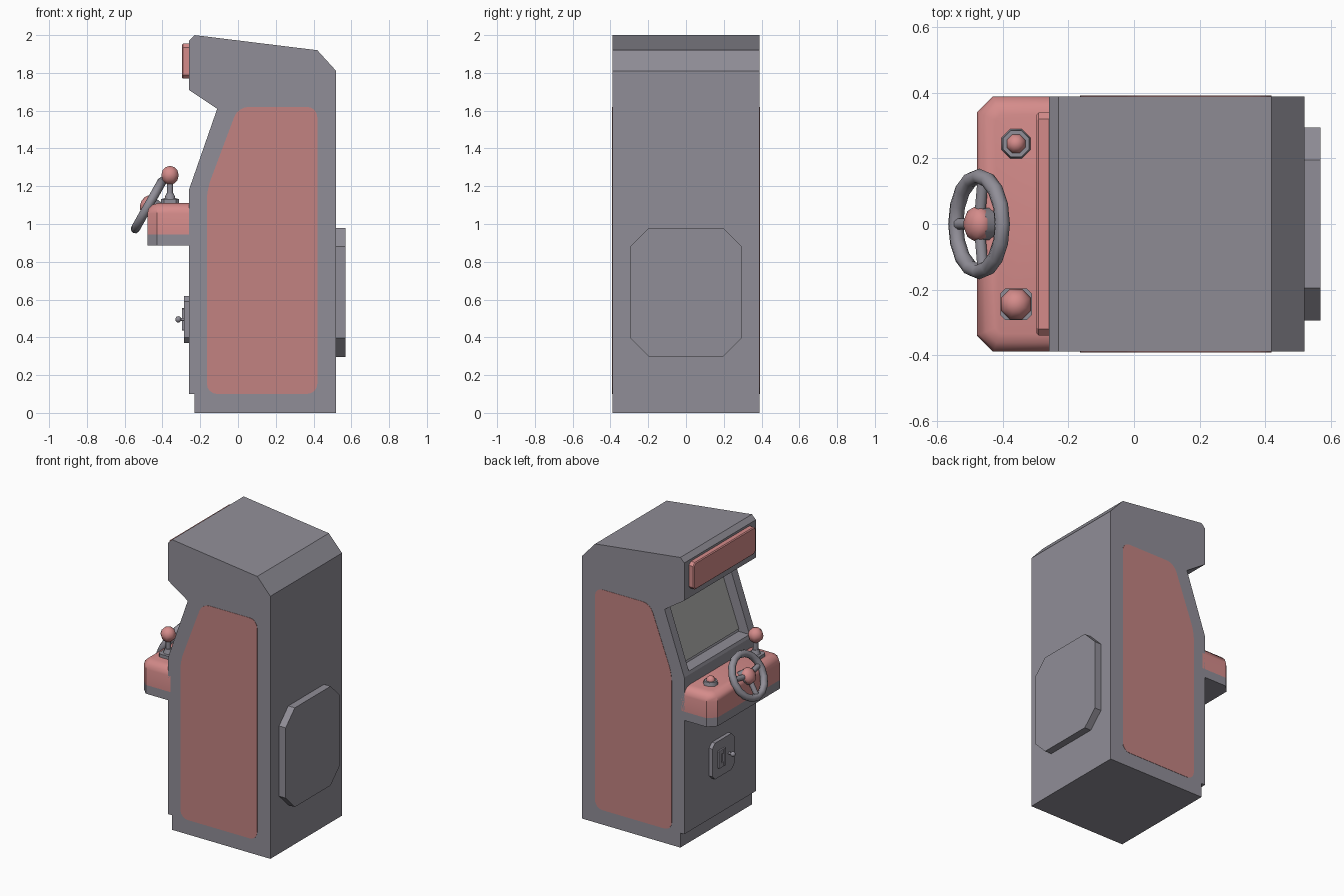
import bpy, bmesh, math
from mathutils import Vector, Matrix

cube = bpy.data.objects.get("Cube")
if cube:
    bpy.data.objects.remove(cube, do_unlink=True)


def material(name, rgb):
    m = bpy.data.materials.new(name)
    m.use_nodes = True
    m.diffuse_color = (*rgb, 1)
    m.node_tree.nodes["Principled BSDF"].inputs["Base Color"].default_value = (*rgb, 1)
    return m


GREY = material("cabinet grey", (0.28, 0.27, 0.31))
PANEL = material("panel red", (0.54, 0.225, 0.22))
RED = material("trim red", (0.66, 0.26, 0.255))
SCREEN = material("screen grey", (0.34, 0.34, 0.335))


def finish(name, bm, mats, smooth=None):
    bmesh.ops.recalc_face_normals(bm, faces=bm.faces[:])
    mesh = bpy.data.meshes.new(name)
    bm.to_mesh(mesh)
    bm.free()
    ob = bpy.data.objects.new(name, mesh)
    bpy.context.collection.objects.link(ob)
    for m in mats:
        mesh.materials.append(m)
    bpy.ops.object.select_all(action='DESELECT')
    ob.select_set(True)
    bpy.context.view_layer.objects.active = ob
    if smooth:
        bpy.ops.object.shade_smooth_by_angle(angle=math.radians(smooth))
    return ob


PLACE = {'X': lambda u, v, d: (d, u, v),
         'Y': lambda u, v, d: (u, d, v),
         'Z': lambda u, v, d: (u, v, d)}


def prism_mesh(points, axis, lo, hi):
    bm = bmesh.new()
    ends = [[bm.verts.new(PLACE[axis](u, v, d)) for u, v in points] for d in (lo, hi)]
    for ring in ends:
        bm.faces.new(ring)
    a, b = ends
    for i in range(len(a)):
        j = (i + 1) % len(a)
        bm.faces.new((a[i], a[j], b[j], b[i]))
    bmesh.ops.recalc_face_normals(bm, faces=bm.faces[:])
    return bm


def bevel(bm, test, width, segments):
    edges = [e for e in bm.edges if test(*(v.co for v in e.verts))]
    bmesh.ops.bevel(bm, geom=edges, offset=width, segments=segments,
                    profile=0.5, affect='EDGES', clamp_overlap=True)


def prism(name, points, axis, lo, hi, mat):
    return finish(name, prism_mesh(points, axis, lo, hi), [mat])


def octagon(u, v, hu, hv, c):
    """Rectangle with cut corners around a centre."""
    return [(u - hu + c, v - hv), (u + hu - c, v - hv), (u + hu, v - hv + c), (u + hu, v + hv - c),
            (u + hu - c, v + hv), (u - hu + c, v + hv), (u - hu, v + hv - c), (u - hu, v - hv + c)]


def cone(name, start, end, r1, r2, mat, sides=8):
    start, end = Vector(start), Vector(end)
    way = end - start
    turn = way.to_track_quat('Z', 'Y').to_matrix().to_4x4()
    bm = bmesh.new()
    bmesh.ops.create_cone(bm, cap_ends=True, segments=sides, radius1=r1, radius2=r2, depth=way.length,
                          matrix=Matrix.Translation((start + end) / 2) @ turn @ Matrix.Rotation(math.pi / sides, 4, 'Z'))
    return finish(name, bm, [mat], 46)


def ball(name, centre, radius, mat, sides=8, rings=6, squash=1, turn=None):
    bm = bmesh.new()
    bmesh.ops.create_uvsphere(bm, u_segments=sides, v_segments=rings, radius=radius)
    bm.transform(Matrix.Translation(centre) @ (turn or Matrix()) @ Matrix.Diagonal((1, 1, squash, 1))
                 @ Matrix.Rotation(math.pi / sides, 4, 'Z'))
    return finish(name, bm, [mat], 50)


# Cabinet with a recess for the screen
profile = [(-0.23, 0), (0.52, 0), (0.52, 1.81), (0.42, 1.92), (-0.23, 2), (-0.26, 1.97),
           (-0.26, 1.71), (-0.11, 1.61), (-0.26, 1.18), (-0.26, 0.1), (-0.23, 0.1)]
cutter = prism("screen_cutter", [(-0.3, 1.2), (-0.17, 1.2), (-0.04, 1.56), (-0.11, 1.605), (-0.2, 1.6)],
               'Y', -0.33, 0.33, GREY)
cutter.hide_render = True
body = prism("cabinet", profile, 'Y', -0.39, 0.39, GREY)
cut = body.modifiers.new("recess", 'BOOLEAN')
cut.operation = 'DIFFERENCE'
cut.object = cutter
bpy.ops.object.modifier_apply(modifier="recess")
bpy.data.objects.remove(cutter, do_unlink=True)

# Screen plate lying on the back of the recess
prism("screen", [(-0.168, 1.22), (-0.176, 1.22), (-0.053, 1.56), (-0.045, 1.56)], 'Y', -0.325, 0.325, SCREEN)

# Painted side panels with rounded corners
side = [(-0.165, 0.1), (0.42, 0.1), (0.42, 1.62), (0, 1.62), (-0.165, 1.18)]
for name, s in (("right_side_panel", -1), ("left_side_panel", 1)):
    bm = prism_mesh(side, 'Y', s * 0.385, s * 0.392)
    bevel(bm, lambda a, b: abs(a.y - b.y) > 0.001, 0.055, 4)
    finish(name, bm, [PANEL])

# Back hatch
prism("back_hatch", octagon(0, 0.638, 0.295, 0.342, 0.1), 'X', 0.51, 0.57, GREY)

# Marquee
bm = prism_mesh(octagon(0, 1.862, 0.34, 0.093, 0.02), 'X', -0.297, -0.25)
bevel(bm, lambda a, b: max(a.x, b.x) < -0.29, 0.006, 1)
finish("marquee", bm, [RED])

# Control deck: grey base and rounded red top
foot = [(-0.24, -0.39), (-0.43, -0.39), (-0.48, -0.34), (-0.48, 0.34), (-0.43, 0.39), (-0.24, 0.39)]
prism("control_base", foot, 'Z', 0.885, 0.945, GREY)
bm = prism_mesh(foot, 'Z', 0.945, 1.11)
bevel(bm, lambda a, b: min(a.z, b.z) > 1.1 and min(a.x, b.x) < -0.3, 0.055, 3)
finish("control_deck", bm, [RED], 40)

# Joystick
jx, jy = -0.36, -0.245
prism("joystick_base", octagon(jx, jy, 0.048, 0.048, 0.015), 'Z', 1.1, 1.132, GREY)
cone("joystick_collar", (jx, jy, 1.13), (jx, jy, 1.162), 0.032, 0.022, GREY)
cone("joystick_stem", (jx, jy, 1.15), (jx, jy, 1.23), 0.017, 0.017, GREY)
ball("joystick_ball", (jx, jy, 1.258), 0.05, RED)

# Button
cone("button_ring", (jx, -jy, 1.1), (jx, -jy, 1.135), 0.05, 0.043, GREY)
ball("button_cap", (jx, -jy, 1.133), 0.031, RED)

# Steering wheel, tilted toward the player
centre = Vector((-0.473, 0, 1.1))
axis = Vector((-0.87, 0, 0.49)).normalized()
up = Vector((0.49, 0, 0.87)).normalized()
across = Vector((0, 1, 0))
N, M, MAJOR, MINOR = 16, 8, 0.145, 0.024
bm = bmesh.new()
rings = []
for i in range(N):
    t = 2 * math.pi * i / N
    out = up * math.cos(t) + across * math.sin(t)
    rings.append([bm.verts.new(centre + out * (MAJOR + MINOR * math.cos(p)) + axis * MINOR * math.sin(p))
                  for p in (2 * math.pi * k / M for k in range(M))])
for i in range(N):
    a, b = rings[i], rings[(i + 1) % N]
    for k in range(M):
        n = (k + 1) % M
        bm.faces.new((a[k], a[n], b[n], b[k]))
finish("wheel_rim", bm, [GREY], 50)
for name, angle in (("lower_spoke", 180), ("left_spoke", 80), ("right_spoke", -80)):
    t = math.radians(angle)
    out = up * math.cos(t) + across * math.sin(t)
    cone(name, centre, centre + out * MAJOR, 0.018, 0.018, GREY)
cone("wheel_column", centre + axis * 0.005, centre - axis * 0.12, 0.056, 0.04, GREY)
ball("wheel_hub", centre + axis * 0.005, 0.056, RED, 10, 6, 0.7,
     axis.to_track_quat('Z', 'Y').to_matrix().to_4x4())

# Coin door with slot plate and knob
prism("coin_door", octagon(0, 0.495, 0.12, 0.125, 0.03), 'X', -0.285, -0.25, GREY)
for s in (-1, 1):
    prism("slot_side", octagon(0.025 + s * 0.025, 0.495, 0.012, 0.06, 0.004), 'X', -0.297, -0.28, GREY)
    prism("slot_end", octagon(0.025, 0.495 + s * 0.045, 0.03, 0.015, 0.004), 'X', -0.296, -0.28, GREY)
cone("knob_stem", (-0.28, -0.06, 0.495), (-0.315, -0.06, 0.495), 0.008, 0.008, GREY)
ball("knob", (-0.316, -0.06, 0.495), 0.017, GREY)
